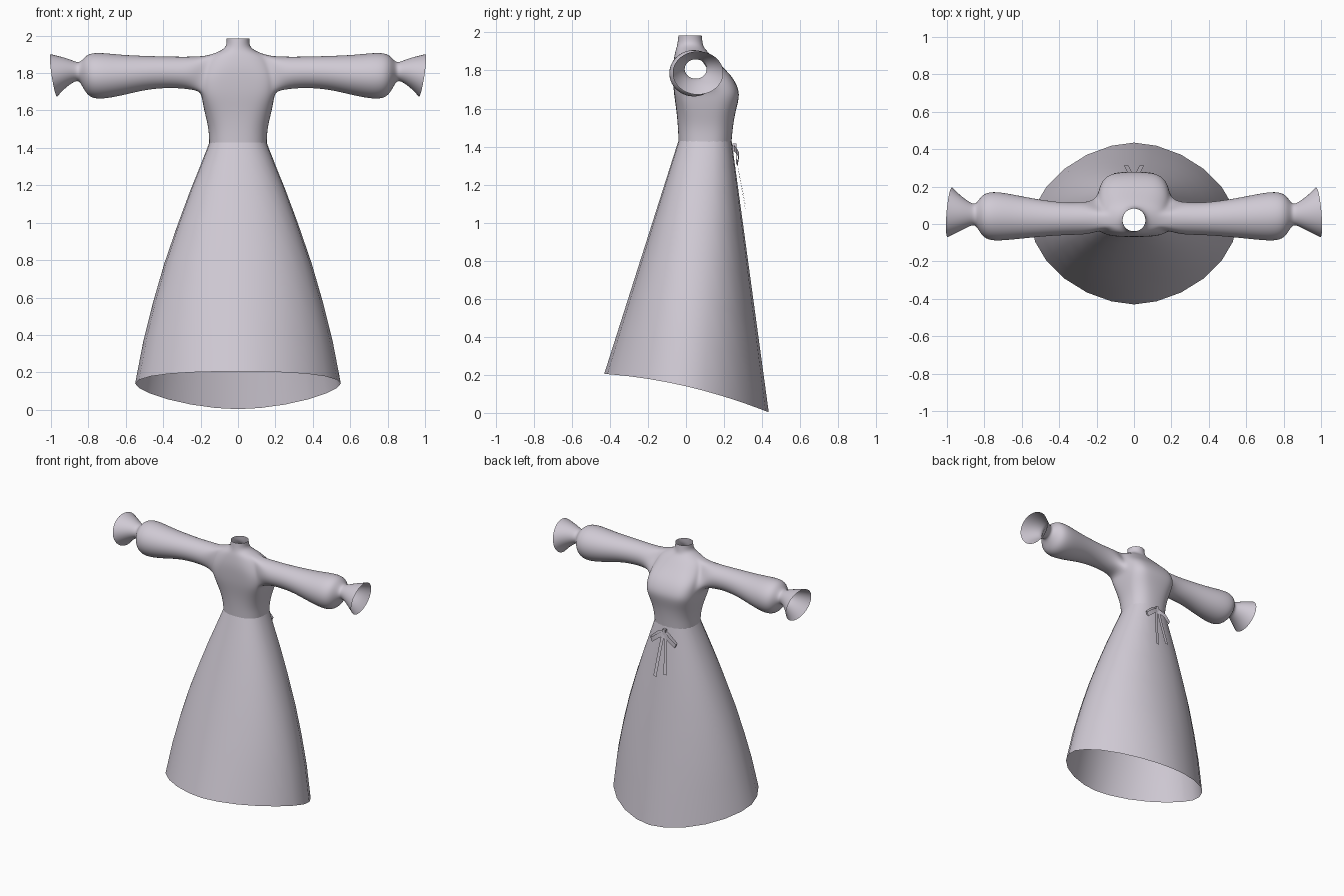
import bpy, bmesh, math
from mathutils import Vector

cube = bpy.data.objects.get("Cube")
if cube:
    bpy.data.objects.remove(cube)

SIDES = 24

cloth = bpy.data.materials.new("pale mauve cloth")
cloth.use_nodes = True
cloth.diffuse_color = (0.63, 0.59, 0.66, 1)
cloth.node_tree.nodes["Principled BSDF"].inputs["Base Color"].default_value = (0.63, 0.59, 0.66, 1)


def finish(name, bm, subdivide=0, angle=180):
    """Turn a bmesh into a smooth shaded object."""
    mesh = bpy.data.meshes.new(name)
    bm.to_mesh(mesh)
    bm.free()
    mesh.materials.append(cloth)
    obj = bpy.data.objects.new(name, mesh)
    bpy.context.collection.objects.link(obj)
    if subdivide:
        mod = obj.modifiers.new("smooth", 'SUBSURF')
        mod.levels = mod.render_levels = subdivide
    bpy.ops.object.select_all(action='DESELECT')
    obj.select_set(True)
    bpy.context.view_layer.objects.active = obj
    bpy.ops.object.shade_smooth_by_angle(angle=math.radians(angle))
    return obj


def outline(width, front, back, centre, power):
    """Rounded cross-section with its own depth in front and behind."""
    points = []
    for i in range(SIDES):
        a = math.tau * i / SIDES
        c, s = math.cos(a), math.sin(a)
        x = width * math.copysign(abs(c) ** (2 / power), c)
        depth = back - centre if s > 0 else centre - front
        points.append((x, centre + depth * math.copysign(abs(s) ** (2 / power), s)))
    return points


def loft(bm, rings):
    """Skin a stack of rings, leaving both ends open."""
    rows = [[bm.verts.new(p) for p in ring] for ring in rings]
    for low, high in zip(rows, rows[1:]):
        for i in range(SIDES):
            j = (i + 1) % SIDES
            bm.faces.new((low[i], low[j], high[j], high[i]))
    return rows


# Skirt: flared open cone with a hem that drops towards the back
def hem_height(y):
    t = y / 0.43
    return 0.14 - 0.1 * t - 0.035 * t * t


HEM_POWER = 1.78
hem = outline(0.55, -0.43, 0.435, 0, HEM_POWER)
rings = []
for t, width in ((0, .153), (.025, .165), (.1, .203), (.2, .255), (.34, .322),
                 (.5, .393), (.66, .453), (.82, .505), (1, .55)):
    ring = outline(width, -.04 - .39 * t, .24 + .195 * t, .1 - .1 * t,
                   2.4 + (HEM_POWER - 2.4) * t)
    rings.append([(x, y, 1.43 + (hem_height(h[1]) - 1.43) * t) for (x, y), h in zip(ring, hem)])
bm = bmesh.new()
loft(bm, rings)
bmesh.ops.recalc_face_normals(bm, faces=bm.faces)
finish("skirt", bm)

# Bodice: height, half width, front, back, centre, squareness
torso = (
    (1.42, .155, -.04, .24, .10, 2.4),
    (1.50, .157, -.043, .247, .10, 2.5),
    (1.58, .177, -.05, .26, .09, 2.8),
    (1.65, .192, -.06, .28, .07, 3.5),
    (1.70, .198, -.066, .28, .04, 3.8),
    (1.77, .20, -.07, .245, .03, 3.6),
    (1.83, .19, -.07, .18, .03, 2.7),
    (1.89, .17, -.06, .125, .03, 2.1),
    (1.915, .10, -.052, .097, .025, 2),
    (1.94, .06, -.045, .088, .02, 2),
    (1.985, .062, -.04, .083, .02, 2),
)
bm = bmesh.new()
rows = loft(bm, [[(x, y, r[0]) for x, y in outline(*r[1:])] for r in torso])

# Sleeves: distance out, centre y, centre z, radius y, radius z
sleeve = (
    (.25, .03, 1.80, .092, .091),
    (.35, .027, 1.805, .088, .086),
    (.48, .03, 1.803, .100, .092),
    (.60, .035, 1.79, .118, .110),
    (.70, .04, 1.785, .134, .126),
    (.77, .042, 1.785, .137, .130),
    (.815, .045, 1.792, .115, .108),
    (.845, .05, 1.807, .054, .047),
    (.875, .052, 1.81, .063, .056),
    (.93, .058, 1.80, .10, .088),
    (.985, .063, 1.787, .139, .119),
)
ARM_LOW, ARM_HIGH = 4, 7
for side in (1, -1):
    # open the armhole and walk around its edge
    middle = 0 if side > 0 else SIDES // 2
    column = [(middle + side * k) % SIDES for k in range(-2, 2)]
    loop = [rows[ARM_LOW][c] for c in column]
    loop += [rows[r][column[-1]] for r in range(ARM_LOW + 1, ARM_HIGH)]
    loop += [rows[ARM_HIGH][c] for c in reversed(column)]
    loop += [rows[r][column[0]] for r in range(ARM_HIGH - 1, ARM_LOW, -1)]
    inside = {rows[r][c] for r in range(ARM_LOW, ARM_HIGH + 1) for c in column}
    hole = [f for f in bm.faces if all(v in inside for v in f.verts)]
    bmesh.ops.delete(bm, geom=hole, context='FACES')
    count = len(loop)
    start = math.atan2(loop[0].co.z - 1.80, loop[0].co.y - .03)
    previous = loop
    for k, (x, cy, cz, ry, rz) in enumerate(sleeve):
        ring = []
        for i in range(count):
            a = start + math.tau * i / count
            tilt = .018 * math.sin(a) - .012 * math.cos(a) if k == len(sleeve) - 1 else 0
            ring.append(bm.verts.new((side * (x + tilt), cy + ry * math.cos(a), cz + rz * math.sin(a))))
        for i in range(count):
            j = (i + 1) % count
            bm.faces.new((previous[i], previous[j], ring[j], ring[i]))
        previous = ring
loose = [v for v in bm.verts if not v.link_faces]
bmesh.ops.delete(bm, geom=loose, context='VERTS')
bmesh.ops.recalc_face_normals(bm, faces=bm.faces)
finish("bodice_and_sleeves", bm, subdivide=2)


# Waist bow: flat ribbon strips
def ribbon(name, path, across):
    bm = bmesh.new()
    half = Vector(across) / 2
    pairs = [(bm.verts.new(Vector(p) - half), bm.verts.new(Vector(p) + half)) for p in path]
    for (a, b), (c, d) in zip(pairs, pairs[1:]):
        bm.faces.new((a, b, d, c))
    finish(name, bm, angle=40)


for side, label in ((1, "left"), (-1, "right")):
    ribbon("bow_loop_" + label,
           [(0, .25, 1.395), (side * .05, .266, 1.375), (side * .105, .262, 1.325),
            (side * .10, .272, 1.315), (side * .05, .278, 1.355), (0, .262, 1.385)],
           (side * .012, 0, .03))
    ribbon("bow_tail_" + label,
           [(side * .008, .258, 1.39), (side * .022, .275, 1.28),
            (side * .042, .312, 1.085 - .015 * side)],
           (.024, 0, side * .004))

bm = bmesh.new()
bmesh.ops.create_cube(bm, size=1)
for v in bm.verts:
    v.co = Vector((v.co.x * .022, .255 + v.co.y * .02, 1.395 + v.co.z * .04))
finish("bow_knot", bm, angle=40)
